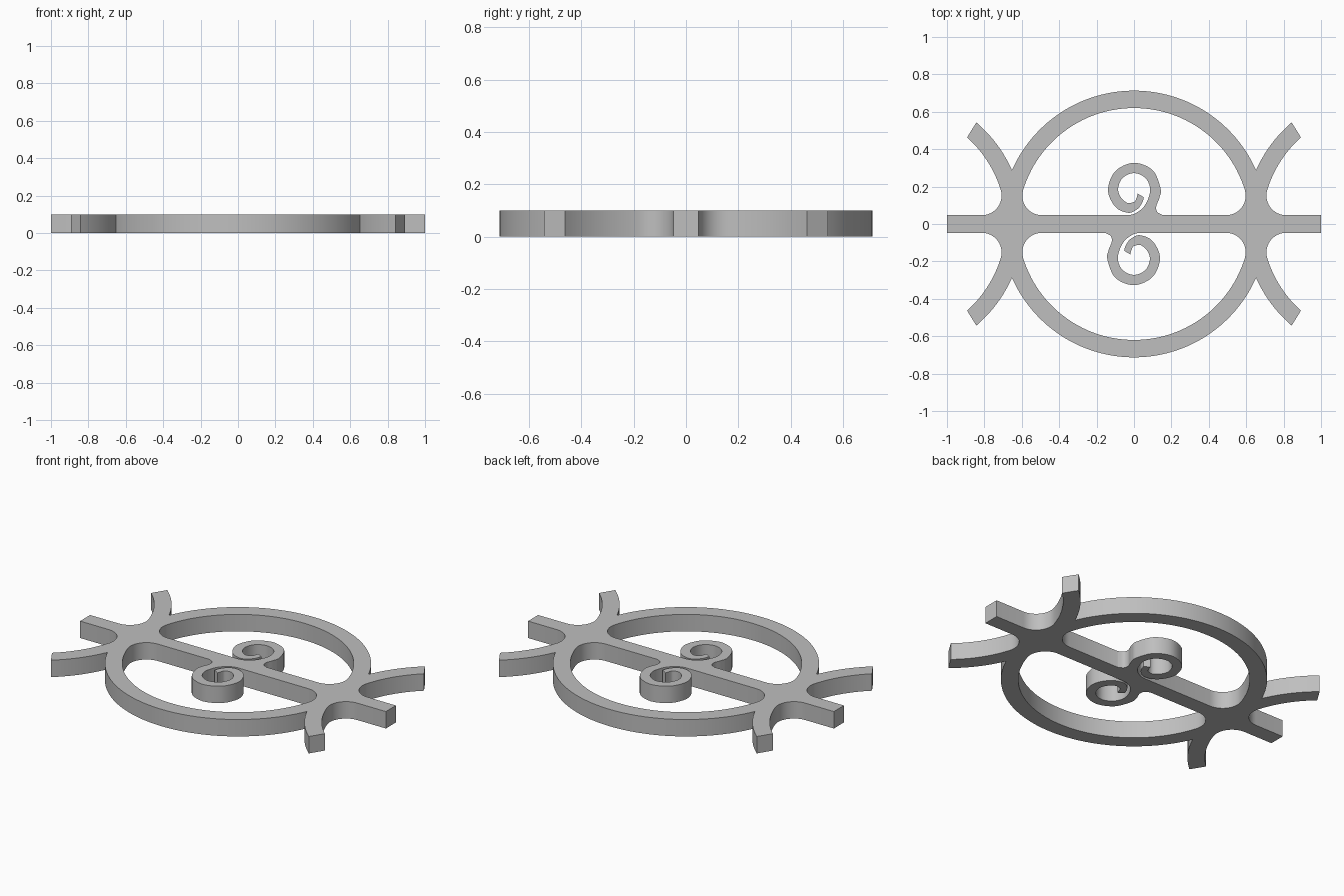
import bpy
import bmesh
from math import sin, cos, acos, asin, sqrt, radians, degrees
from mathutils import Vector

if "Cube" in bpy.data.objects:
    bpy.data.objects.remove(bpy.data.objects["Cube"], do_unlink=True)

HEIGHT = 0.1
R_OUT, R_IN = 0.713, 0.62     # ring radii
ARM_X = 1.305                 # centre of the arms' arcs
BAR = 0.047                   # half width of the bar
FILLET = 0.105
FIL_Y = BAR + FILLET
FIL_X = sqrt((R_IN - FILLET) ** 2 - FIL_Y ** 2)
FIL_A = degrees(asin(FIL_Y / (R_IN - FILLET)))


def arc(cx, cy, r, a0, a1, n):
    """Points on an arc, angles in degrees."""
    angles = [radians(a0 + (a1 - a0) * i / n) for i in range(n + 1)]
    return [(cx + r * cos(a), cy + r * sin(a)) for a in angles]


def smooth(pts, n=6):
    """Smooth curve through the given points."""
    p = [Vector(q) for q in [pts[0]] + pts + [pts[-1]]]
    out = []
    for a, b, c, d in zip(p, p[1:], p[2:], p[3:]):
        for i in range(n):
            t = i / n
            v = 0.5 * (2 * b + (c - a) * t + (2 * a - 5 * b + 4 * c - d) * t ** 2
                       + (3 * b - a - 3 * c + d) * t ** 3)
            out.append(tuple(v))
    return out + [pts[-1]]


def flip(pts, sx, sy):
    return [(x * sx, y * sy) for x, y in pts]


# Outer outline: one quarter, then mirrored
meet = degrees(acos(ARM_X / 2 / R_OUT))
arm_out = degrees(asin(0.543 / R_OUT))
arm_in = degrees(asin(0.463 / R_IN))
quarter = (arc(0, 0, R_OUT, 90, meet, 28)
           + arc(ARM_X, 0, R_OUT, 180 - meet, 180 - arm_out, 10)[1:]
           + arc(ARM_X, 0, R_IN, 180 - arm_in, 180 - FIL_A, 12)
           + arc(ARM_X - FIL_X, FIL_Y, FILLET, 180 - FIL_A, 270, 12)[1:]
           + [(1, BAR)])
right = quarter + flip(quarter, 1, -1)[::-1][:-1]
outline = right + flip(right, -1, -1)

# Scroll edges: stem and inside of the curl, then outside of the curl to the foot
scroll_inner = smooth([(-0.03, BAR), (0.005, 0.056), (0.046, 0.085), (0.074, 0.13),
                       (0.086, 0.19), (0.06, 0.247), (0, 0.272), (-0.06, 0.247),
                       (-0.085, 0.19), (-0.07, 0.142), (-0.035, 0.113), (0, 0.118),
                       (0.012, 0.135), (0.02, 0.163)])
scroll_outer = smooth([(0.053, 0.142), (0.043, 0.112), (0.017, 0.079), (-0.03, 0.06),
                       (-0.098, 0.09), (-0.139, 0.18), (-0.1, 0.282), (0, 0.327),
                       (0.1, 0.287), (0.142, 0.19), (0.136, 0.14), (0.119, 0.095),
                       (0.125, 0.064), (0.155, BAR)])

# Upper opening, with the scroll standing on the bar
opening = (arc(0, 0, R_IN, FIL_A, 180 - FIL_A, 56)
           + arc(-FIL_X, FIL_Y, FILLET, 180 - FIL_A, 270, 12)[1:]
           + scroll_inner + scroll_outer
           + arc(FIL_X, FIL_Y, FILLET, 270, 360 + FIL_A, 12)[:-1])

# Flat panel with both openings, raised to full height
bm = bmesh.new()
for loop in (outline, opening, flip(opening, -1, -1)):
    verts = [bm.verts.new((x, y, 0)) for x, y in loop]
    for a, b in zip(verts, verts[1:] + verts[:1]):
        bm.edges.new((a, b))
bmesh.ops.triangle_fill(bm, edges=bm.edges[:], use_beauty=True, normal=(0, 0, 1))
raised = bmesh.ops.extrude_face_region(bm, geom=bm.faces[:], use_keep_orig=True)
top = [g for g in raised["geom"] if isinstance(g, bmesh.types.BMVert)]
bmesh.ops.translate(bm, verts=top, vec=(0, 0, HEIGHT))
bmesh.ops.recalc_face_normals(bm, faces=bm.faces[:])
mesh = bpy.data.meshes.new("scroll_panel")
bm.to_mesh(mesh)
bm.free()

# Grey metal
metal = bpy.data.materials.new("grey_metal")
metal.use_nodes = True
colour = (0.52, 0.52, 0.52, 1)
metal.diffuse_color = colour
metal.node_tree.nodes["Principled BSDF"].inputs["Base Color"].default_value = colour
mesh.materials.append(metal)

panel = bpy.data.objects.new("scroll_panel", mesh)
bpy.context.collection.objects.link(panel)
bpy.context.view_layer.objects.active = panel
panel.select_set(True)
bpy.ops.object.shade_smooth_by_angle(angle=radians(35))
